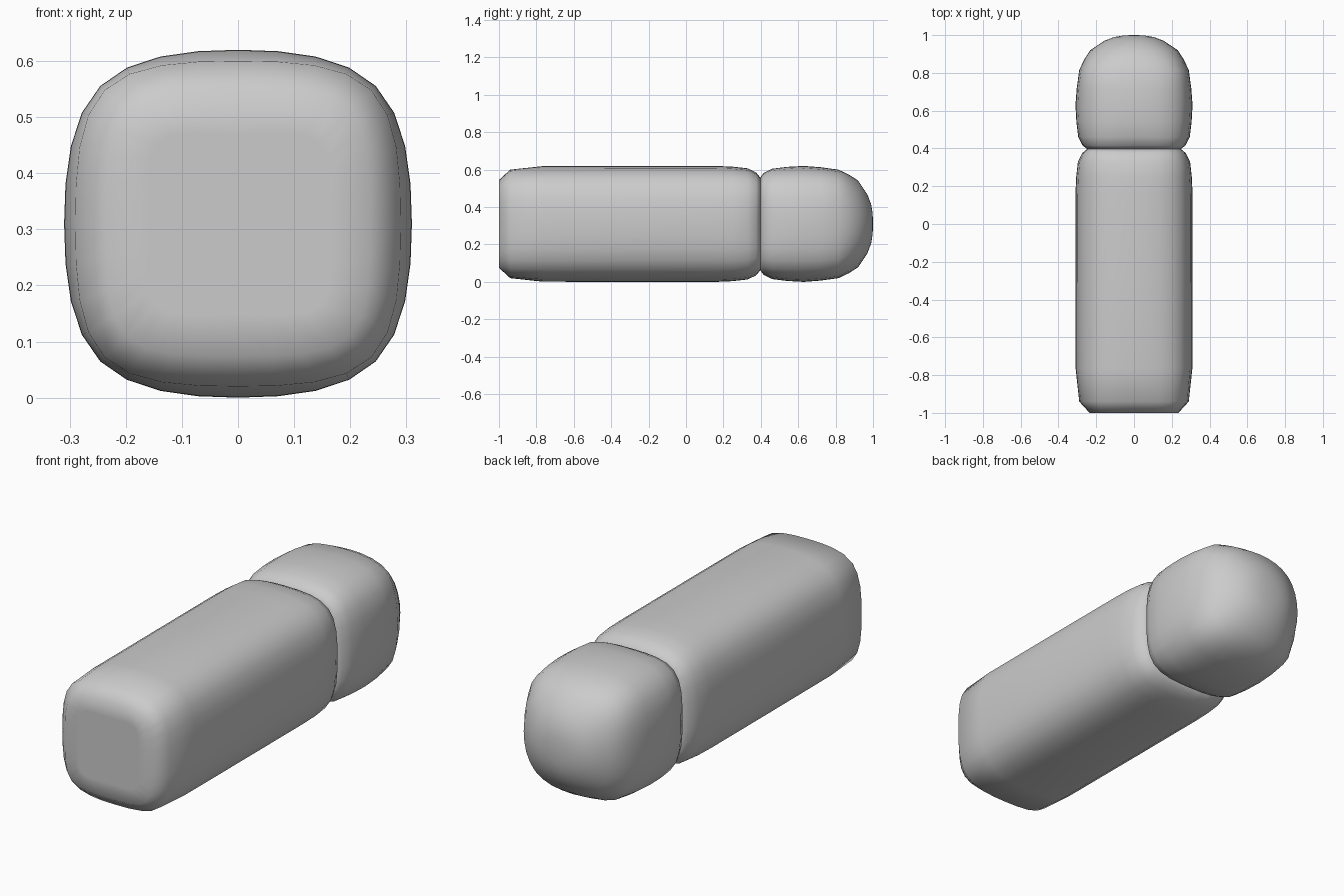
import bpy, bmesh

if "Cube" in bpy.data.objects:
    bpy.data.objects.remove(bpy.data.objects["Cube"])

CENTRE_Z = 0.31
STEPS = 4


def section(mid, corner):
    """Rounded-square outline: half width 'mid', diagonal point at (corner, corner)."""
    c = (24 * corner - 6 * mid) / 14
    m = 6 * corner - 4 * c
    ctrl = [(m, 0), (c, c), (0, m), (-c, c), (-m, 0), (-c, -c), (0, -m), (c, -c)]
    pts = []
    for i in range(8):
        p = [ctrl[(i + k - 1) % 8] for k in range(4)]
        for s in range(STEPS):
            t = s / STEPS
            w = ((1 - t) ** 3, 3 * t**3 - 6 * t**2 + 4,
                 -3 * t**3 + 3 * t**2 + 3 * t + 1, t**3)
            pts.append(tuple(sum(w[k] * p[k][a] for k in range(4)) / 6 for a in (0, 1)))
    return pts


def loft(name, rings):
    """Skin sections (y, mid, corner) and cap both ends."""
    bm = bmesh.new()
    loops = [[bm.verts.new((x, y, z + CENTRE_Z)) for x, z in section(mid, cor)]
             for y, mid, cor in rings]
    n = len(loops[0])
    for a, b in zip(loops, loops[1:]):
        for i in range(n):
            j = (i + 1) % n
            bm.faces.new((a[i], a[j], b[j], b[i]))
    bm.faces.new(loops[0])
    bm.faces.new(loops[-1])
    bmesh.ops.recalc_face_normals(bm, faces=bm.faces)
    for f in bm.faces:
        f.smooth = True
    mesh = bpy.data.meshes.new(name)
    bm.to_mesh(mesh)
    bm.free()
    ob = bpy.data.objects.new(name, mesh)
    bpy.context.collection.objects.link(ob)
    return ob


# Long body with a flat front end and a rounded rear shoulder
loft("body", [
    (-1.0, 0.16, 0.145), (-1.0, 0.235, 0.2), (-0.94, 0.29, 0.238),
    (-0.765, 0.309, 0.245), (-0.3, 0.31, 0.2455), (0.16, 0.31, 0.2455),
    (0.25, 0.306, 0.244), (0.33, 0.297, 0.239), (0.375, 0.275, 0.226),
    (0.397, 0.248, 0.21), (0.397, 0.15, 0.135),
])

# Domed end piece
loft("domed_end", [
    (0.397, 0.15, 0.135), (0.397, 0.248, 0.21), (0.415, 0.272, 0.226),
    (0.46, 0.295, 0.239), (0.54, 0.305, 0.244), (0.63, 0.31, 0.2455),
    (0.72, 0.303, 0.242), (0.815, 0.29, 0.233), (0.87, 0.264, 0.206),
    (0.92, 0.232, 0.174), (0.97, 0.157, 0.113), (0.99, 0.105, 0.075),
    (0.997, 0.06, 0.043), (1.0, 0.02, 0.0142),
])
